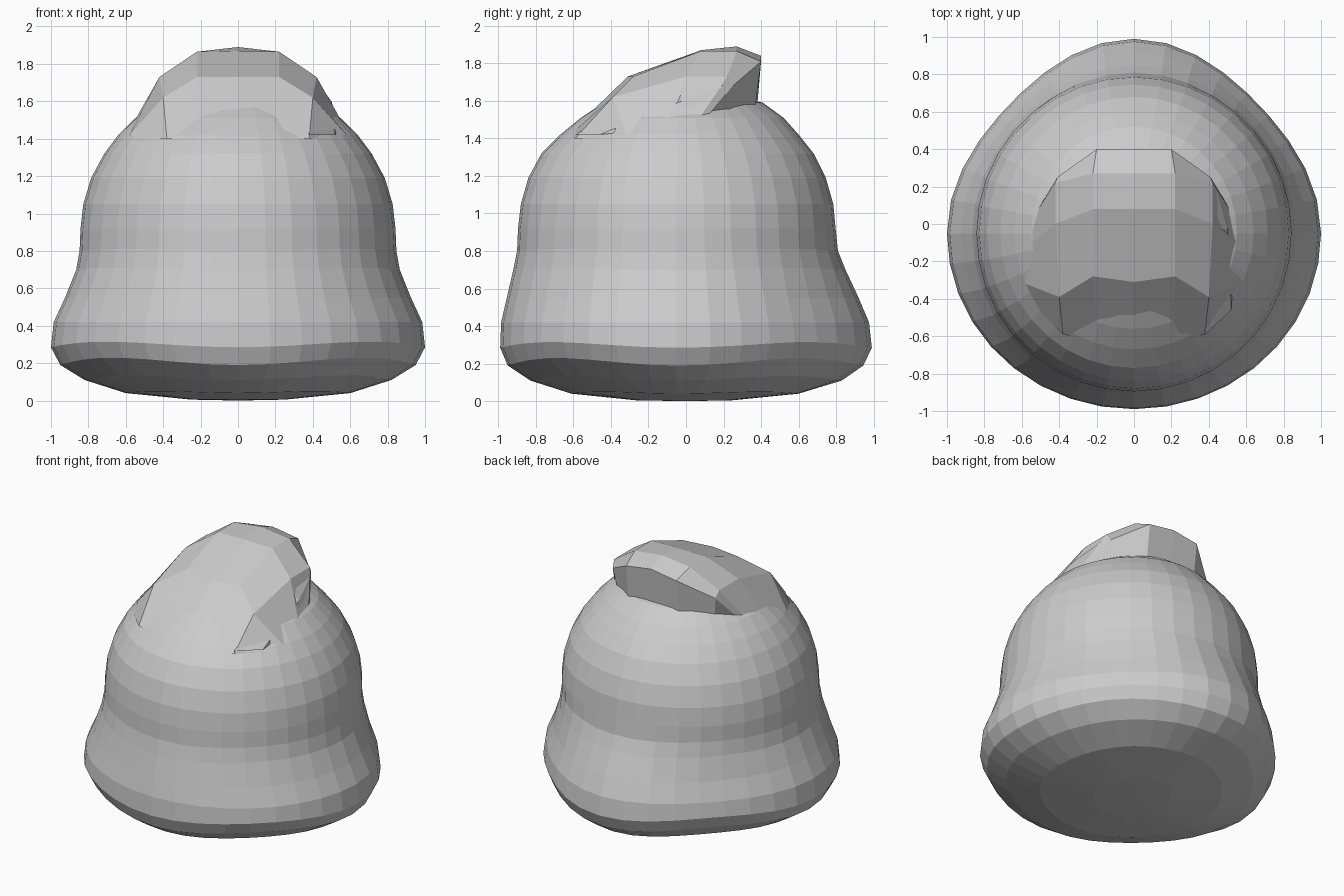
import bpy, bmesh, math

def make_object(name, bm):
    bmesh.ops.recalc_face_normals(bm, faces=bm.faces)
    me = bpy.data.meshes.new(name)
    bm.to_mesh(me)
    bm.free()
    ob = bpy.data.objects.new(name, me)
    bpy.context.collection.objects.link(ob)
    return ob

def bridge(bm, a, b, closed):
    n = len(a)
    for i in range(n if closed else n - 1):
        j = (i + 1) % n
        bm.faces.new((a[i], a[j], b[j], b[i]))

# Body: flared sack, rings of (z, half width, front y, back y, diagonal pinch, diagonal lift)
RINGS = [
    (0.005, 0.25, -0.27, 0.25, 0.00, 0.00),
    (0.04, 0.60, -0.61, 0.60, 0.02, 0.01),
    (0.11, 0.82, -0.83, 0.83, 0.04, 0.025),
    (0.19, 0.95, -0.95, 0.945, 0.05, 0.04),
    (0.285, 1.00, -0.99, 0.99, 0.06, 0.03),
    (0.42, 0.985, -0.985, 0.975, 0.06, 0.0),
    (0.55, 0.925, -0.955, 0.92, 0.05, 0.0),
    (0.70, 0.865, -0.92, 0.85, 0.025, 0.01),
    (0.80, 0.847, -0.90, 0.81, 0.01, 0.01),
    (0.92, 0.842, -0.895, 0.797, 0.0, 0.0),
    (1.05, 0.827, -0.88, 0.785, 0.0, 0.0),
    (1.19, 0.785, -0.84, 0.745, 0.0, 0.0),
    (1.32, 0.715, -0.77, 0.68, 0.0, 0.0),
    (1.42, 0.64, -0.67, 0.60, 0.0, 0.0),
    (1.51, 0.55, -0.56, 0.52, 0.0, 0.0),
    (1.59, 0.42, -0.44, 0.41, 0.0, 0.0),
    (1.64, 0.25, -0.28, 0.22, 0.0, 0.0),
]
SEG, CY = 36, -0.05
bm = bmesh.new()
prev = None
for z, w, front, back, pinch, lift in RINGS:
    ring = []
    for i in range(SEG):
        a = 2 * math.pi * i / SEG
        c, s = math.cos(a), math.sin(a)
        diag = math.sin(2 * a) ** 2
        k = 1 - pinch * diag if s > 0 else 1
        depth = back - CY if s > 0 else CY - front
        ring.append(bm.verts.new((w * c * k, CY + depth * s * k, z + lift * diag)))
    if prev:
        bridge(bm, prev, ring, True)
    else:
        tip = bm.verts.new((0, 0, 0))
        for i in range(SEG):
            bm.faces.new((tip, ring[(i + 1) % SEG], ring[i]))
    prev = ring
tip = bm.verts.new((0, CY, 1.66))
for i in range(SEG):
    bm.faces.new((tip, prev[i], prev[(i + 1) % SEG]))
make_object("body", bm)

# Swept cap: faceted rows front to back, centre outwards, mirrored in x
ROWS = [
    [(0, -0.64, 1.41), (0.20, -0.63, 1.41), (0.38, -0.59, 1.40), (0.50, -0.47, 1.40)],
    [(0, -0.31, 1.73), (0.22, -0.28, 1.73), (0.40, -0.39, 1.62), (0.58, -0.32, 1.42)],
    [(0, 0.08, 1.87), (0.22, 0.08, 1.865), (0.42, 0.0, 1.73), (0.59, -0.13, 1.43)],
    [(0, 0.27, 1.89), (0.22, 0.27, 1.865), (0.42, 0.22, 1.73), (0.51, 0.08, 1.52)],
    [(0, 0.40, 1.84), (0.20, 0.40, 1.81), (0.41, 0.25, 1.68), (0.50, 0.10, 1.50)],
    [(0, 0.38, 1.58), (0.20, 0.37, 1.57), (0.39, 0.23, 1.54), (0.48, 0.08, 1.48)],
]
bm = bmesh.new()
prev = None
for row in ROWS:
    pts = [(-x, y, z) for x, y, z in row[:0:-1]] + row
    cur = [bm.verts.new(p) for p in pts]
    if prev:
        bridge(bm, prev, cur, False)
    prev = cur
make_object("swept_cap", bm)

# Side tuft: small pointed lock on the right of the cap
bm = bmesh.new()
top = [bm.verts.new(p) for p in ((0.40, -0.05, 1.72), (0.44, 0.20, 1.68), (0.50, -0.02, 1.60))]
low = [bm.verts.new(p) for p in ((0.38, -0.59, 1.42), (0.54, -0.10, 1.46), (0.52, -0.46, 1.42))]
bridge(bm, top, low, True)
bm.faces.new(top)
bm.faces.new(low)
make_object("side_tuft", bm)
